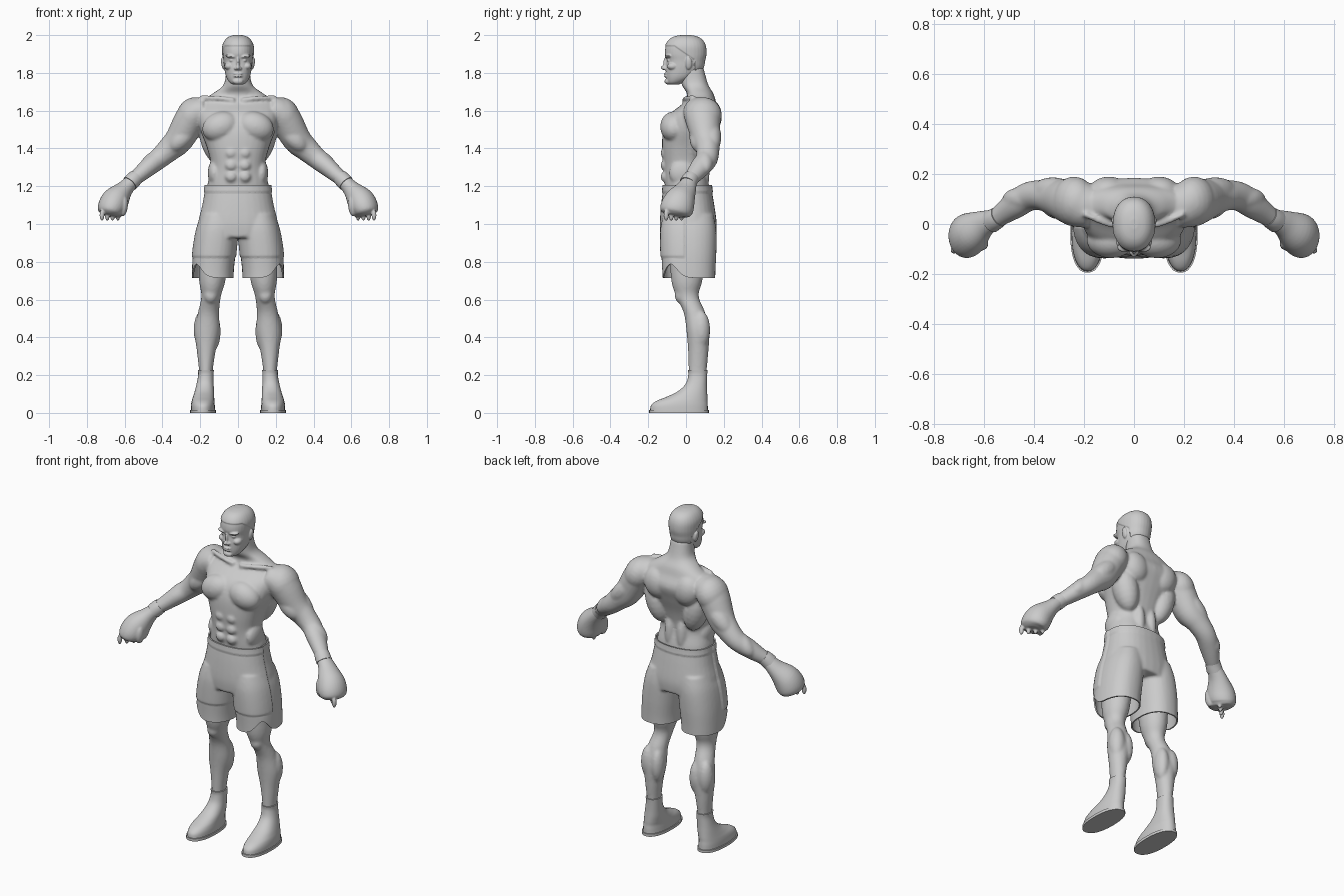
import bpy
import bmesh
from math import cos, sin, pi, copysign, exp, radians
from mathutils import Vector, Matrix, Euler

SIDES = (1, -1)

default_cube = bpy.data.objects.get("Cube")
if default_cube:
    bpy.data.objects.remove(default_cube, do_unlink=True)

grey = bpy.data.materials.new("light grey clay")
grey.use_nodes = True
grey.diffuse_color = (.6, .6, .6, 1)
grey.node_tree.nodes["Principled BSDF"].inputs["Base Color"].default_value = grey.diffuse_color


def spline(points, steps=5):
    """Smooth curve through the stations, radii included."""
    points = [Vector(p) for p in points]
    padded = [points[0]] + points + [points[-1]]
    result = []
    for a, b, c, d in zip(padded, padded[1:], padded[2:], padded[3:]):
        for step in range(steps):
            t = step / steps
            result.append(b + ((c - a) * t + (2 * a - 5 * b + 4 * c - d) * t ** 2
                               + (3 * b - a - 3 * c + d) * t ** 3) / 2)
    return result + [points[-1]]


def loft(bm, stations, side=1, flat=False, power=2, sides=32):
    """Skin rounded rings; each station is x, y, z, half width, half depth."""
    path = spline(stations)
    rings = []
    for i, (x, y, z, wide, deep) in enumerate(path):
        before, after = path[max(i - 1, 0)], path[min(i + 1, len(path) - 1)]
        along = Vector((0, 0, 1)) if flat else (after - before).to_3d().normalized()
        depth = Vector((0, 1, 0))
        depth = (depth - along * depth.dot(along)).normalized()
        width = depth.cross(along)
        ring = []
        for k in range(sides):
            c, s = cos(2 * pi * k / sides), sin(2 * pi * k / sides)
            c, s = (copysign(abs(v) ** (2 / power), v) for v in (c, s))
            spot = Vector((x, y, z)) + width * (wide * c) + depth * (deep * s)
            spot.x *= side
            ring.append(bm.verts.new(spot))
        rings.append(ring)
    for low, high in zip(rings, rings[1:]):
        for k in range(sides):
            n = (k + 1) % sides
            bm.faces.new((low[k], low[n], high[n], high[k]))
    bm.faces.new(rings[0][::-1])
    bm.faces.new(rings[-1])


def ball(bm, at, size, side=1, tilt=0):
    """Ellipsoid, tilted in the frontal plane."""
    place = Matrix.LocRotScale(Vector((at[0] * side, at[1], at[2])),
                               Euler((0, tilt * side, 0)), Vector(size))
    bmesh.ops.create_uvsphere(bm, u_segments=24, v_segments=12, radius=1, matrix=place)


def bake(ob):
    graph = bpy.context.evaluated_depsgraph_get()
    old, new = ob.data, bpy.data.meshes.new_from_object(ob.evaluated_get(graph))
    ob.modifiers.clear()
    ob.data = new
    bpy.data.meshes.remove(old)


def finish(name, bm, voxel=0, rounds=0, edit=None, thick=0):
    """Turn the pieces into one object, fusing them when a voxel size is given."""
    bmesh.ops.recalc_face_normals(bm, faces=bm.faces)
    ob = bpy.data.objects.new(name, bpy.data.meshes.new(name))
    bm.to_mesh(ob.data)
    bm.free()
    bpy.context.collection.objects.link(ob)
    if voxel:
        remesh = ob.modifiers.new("fuse", 'REMESH')
        remesh.mode = 'VOXEL'
        remesh.voxel_size = voxel
        soften = ob.modifiers.new("soften", 'SMOOTH')
        soften.factor = .5
        soften.iterations = rounds
        bake(ob)
    if edit:
        work = bmesh.new()
        work.from_mesh(ob.data)
        edit(work)
        work.to_mesh(ob.data)
        work.free()
    if thick:
        shell = ob.modifiers.new("cloth", 'SOLIDIFY')
        shell.thickness = thick
        shell.offset = -1
        bake(ob)
    ob.data.materials.clear()
    ob.data.materials.append(grey)
    ob.data.shade_smooth()
    ob.data.set_sharp_from_angle(angle=radians(50))
    return ob


def raise_where(bm, distance, amount, ramp=.006):
    """Push out the skin where the signed distance rule is positive."""
    bm.normal_update()
    for v in bm.verts:
        v.co += v.normal * amount * min(max(distance(*v.co) / ramp, 0), 1)


# Body: torso and neck
bm = bmesh.new()
loft(bm, [(0, .01, .95, .16, .1), (0, .01, 1.1, .16, .11), (0, .005, 1.2, .163, .117),
          (0, -.008, 1.3, .143, .112), (0, -.002, 1.4, .163, .125),
          (0, .02, 1.5, .2, .14), (0, .05, 1.58, .215, .135), (0, .075, 1.645, .2, .085),
          (0, .075, 1.69, .135, .07), (0, .047, 1.74, .075, .07),
          (0, .03, 1.83, .062, .062)], flat=True, power=2.3)
for side in SIDES:
    # Chest, belly and back muscles
    ball(bm, (.092, -.065, 1.515), (.1, .072, .078), side, tilt=.35)
    for z in (1.25, 1.31, 1.375):
        ball(bm, (.036, -.103, z), (.034, .032, .032), side)
    ball(bm, (.125, -.02, 1.27), (.035, .07, .07), side)
    ball(bm, (.13, .08, 1.45), (.07, .075, .14), side, tilt=.25)
    ball(bm, (.1, .13, 1.57), (.08, .06, .09), side, tilt=.3)
    ball(bm, (.04, .08, 1.27), (.035, .045, .12), side)
    # Collar bone
    loft(bm, [(.02, -.01, 1.655, .012, .012), (.1, .0, 1.665, .012, .012),
              (.2, .04, 1.67, .012, .012)], side)
    # Arm with its muscles
    loft(bm, [(.16, .06, 1.6, .07, .08), (.235, .085, 1.575, .085, .095),
              (.31, .105, 1.45, .076, .075), (.365, .115, 1.395, .065, .062),
              (.42, .11, 1.345, .055, .058), (.47, .08, 1.305, .05, .056),
              (.52, .045, 1.262, .042, .046), (.56, .015, 1.23, .035, .036)], side)
    ball(bm, (.24, .09, 1.575), (.085, .1, .1), side, tilt=-.5)
    ball(bm, (.295, .07, 1.455), (.052, .052, .09), side, tilt=-.75)
    ball(bm, (.325, .135, 1.46), (.052, .052, .11), side, tilt=-.75)
    ball(bm, (.455, .1, 1.33), (.046, .046, .085), side, tilt=-.85)
    # Leg with knee and calf
    loft(bm, [(.12, .01, .97, .085, .1), (.135, .005, .72, .072, .085),
              (.142, .007, .62, .052, .06), (.156, .045, .53, .056, .057),
              (.163, .063, .43, .066, .06), (.168, .065, .33, .05, .054),
              (.17, .062, .23, .037, .048), (.17, .06, .15, .034, .045)], side, flat=True)
    ball(bm, (.145, -.03, .625), (.036, .03, .045), side)
    ball(bm, (.19, .08, .44), (.045, .048, .1), side)
    ball(bm, (.13, .08, .43), (.038, .048, .1), side)
finish("body", bm, voxel=.008, rounds=5)

# Head with face and cropped hair
bm = bmesh.new()
loft(bm, [(0, -.065, 1.738, .025, .025), (0, -.055, 1.75, .045, .045),
          (0, -.03, 1.78, .063, .076), (0, -.01, 1.825, .073, .097),
          (0, -.003, 1.866, .077, .1), (0, -.004, 1.9, .08, .108),
          (0, -.003, 1.94, .079, .104), (0, -.002, 1.97, .066, .088),
          (0, -.002, 1.988, .045, .06), (0, 0, 1.996, .015, .02)], flat=True, power=2.2)
ball(bm, (0, -.113, 1.828), (.012, .021, .013))
ball(bm, (0, -.105, 1.85), (.009, .016, .035))
ball(bm, (0, -.098, 1.755), (.028, .016, .016))
for z in (1.782, 1.794):
    ball(bm, (0, -.103, z), (.026, .014, .006))
for side in SIDES:
    ball(bm, (.036, -.093, 1.887), (.032, .02, .009), side, tilt=-.12)
    ball(bm, (.033, -.09, 1.866), (.013, .011, .008), side)
    ball(bm, (.048, -.07, 1.835), (.024, .03, .02), side)
    ball(bm, (.012, -.11, 1.823), (.009, .012, .008), side)
    ball(bm, (.079, .014, 1.85), (.01, .018, .033), side, tilt=.15)


def hair_line(x, y, z):
    drop = min(max((y + .06) / .1, 0), 1)
    return z - (1.94 - .07 * drop - (.07 if y > .045 else 0))


finish("head", bm, voxel=.004, rounds=3,
       edit=lambda work: raise_where(work, hair_line, .005))

# Shorts: hips and two wide legs, opened at waist and hem
bm = bmesh.new()
loft(bm, [(0, .01, 1.24, .168, .122), (0, .01, 1.19, .17, .125), (0, .012, 1.1, .185, .138),
          (0, .015, 1.0, .208, .148), (0, .015, .93, .2, .143)], flat=True, power=2.3)
for side in SIDES:
    loft(bm, [(.1, .015, 1.05, .09, .13), (.11, .015, .97, .108, .145),
              (.124, .015, .86, .113, .146), (.133, .015, .75, .111, .141),
              (.134, .015, .66, .111, .139)], side, flat=True, power=2.3)


def tailor(work):
    for height, direction in ((.715, 1), (1.205, -1)):
        bmesh.ops.bisect_plane(work, geom=work.verts[:] + work.edges[:] + work.faces[:],
                               plane_co=(0, 0, height), plane_no=(0, 0, direction),
                               clear_inner=True)
    # Waistband and overlapping front panel
    raise_where(work, lambda x, y, z: z - 1.165, .005)
    raise_where(work, lambda x, y, z: min(z - .823, -.005 - y), .006)
    # Notched hem on the outer front of each leg
    for v in work.verts:
        if v.co.z < .82:
            notch = exp(-((abs(v.co.x) - .225) ** 2 + (v.co.y + .085) ** 2) / .003)
            v.co.z += (.82 - v.co.z) * .7 * notch


finish("shorts", bm, voxel=.008, rounds=6, edit=tailor, thick=.008)

for side, label in zip(SIDES, ("left", "right")):
    # Glove: padded fist, thumb and finger tips
    bm = bmesh.new()
    loft(bm, [(.555, .02, 1.232, .036, .038), (.6, 0, 1.185, .046, .055),
              (.645, -.03, 1.13, .072, .08), (.668, -.048, 1.085, .075, .088),
              (.675, -.055, 1.055, .062, .078), (.677, -.057, 1.043, .035, .045)], side)
    ball(bm, (.605, -.075, 1.095), (.022, .03, .055), side, tilt=-.1)
    for k in range(4):
        ball(bm, (.72 - .028 * k, -.105 + .027 * k, 1.047), (.013, .014, .03), side)
    finish(label + "_glove", bm, voxel=.005, rounds=3)

    bm = bmesh.new()
    loft(bm, [(.54, .03, 1.247, .041, .042), (.555, .02, 1.233, .043, .044),
              (.572, .01, 1.215, .043, .046)], side)
    finish(label + "_cuff", bm)

    # Boot
    bm = bmesh.new()
    loft(bm, [(.186, -.037, .01, .064, .153), (.186, -.035, .04, .063, .15),
              (.185, -.022, .063, .06, .135), (.182, .005, .085, .056, .108),
              (.178, .035, .115, .051, .077), (.174, .055, .155, .045, .056),
              (.17, .062, .2, .041, .05), (.17, .062, .226, .042, .052)],
         side, flat=True, power=2.2)
    finish(label + "_boot", bm)

    # Sole
    bm = bmesh.new()
    loft(bm, [(.186, -.037, 0, .069, .158), (.186, -.037, .016, .069, .158)],
         side, flat=True, power=2.3)
    finish(label + "_sole", bm)
